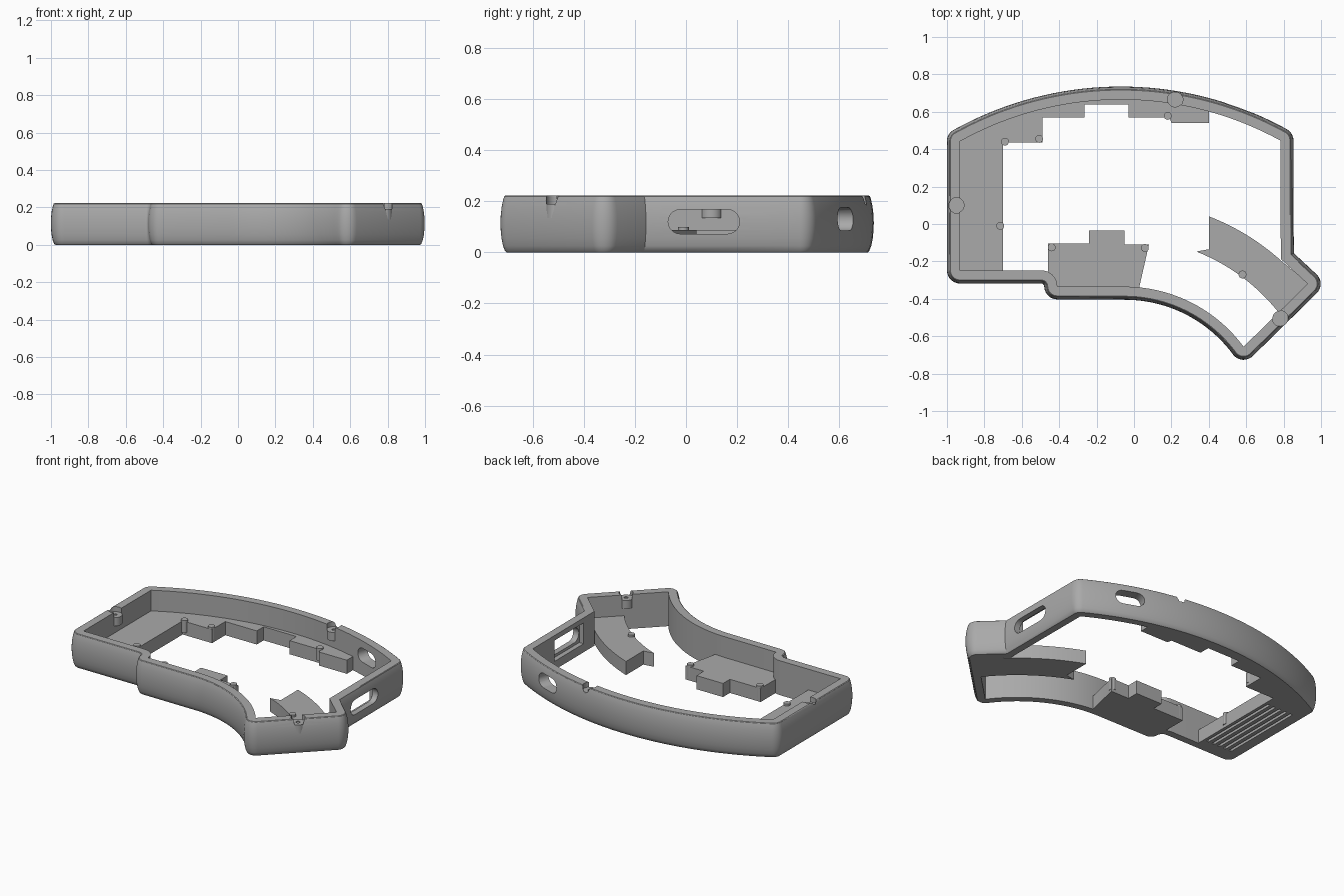
import bpy, bmesh, math
from mathutils import Matrix, Vector

if "Cube" in bpy.data.objects:
    bpy.data.objects.remove(bpy.data.objects["Cube"])

grey = bpy.data.materials.new("plain grey")
grey.use_nodes = True
grey.diffuse_color = (0.4, 0.4, 0.4, 1)
grey.node_tree.nodes["Principled BSDF"].inputs["Base Color"].default_value = (0.4, 0.4, 0.4, 1)

HEIGHT, FLOOR = 0.222, 0.088
BACK = (-0.07, -1.105)       # centre of the back curve
THUMB = (-0.05, -1.125)      # centre of the thumb curves


def arc(centre, r, a0, a1, n):
    angles = [math.radians(a0 + (a1 - a0) * i / n) for i in range(n + 1)]
    return [(centre[0] + r * math.cos(a), centre[1] + r * math.sin(a)) for a in angles]


def finish(bm, name):
    bmesh.ops.remove_doubles(bm, verts=bm.verts, dist=0.0003)
    bmesh.ops.recalc_face_normals(bm, faces=bm.faces)
    mesh = bpy.data.meshes.new(name)
    bm.to_mesh(mesh)
    bm.free()
    mesh.materials.append(grey)
    obj = bpy.data.objects.new(name, mesh)
    bpy.context.collection.objects.link(obj)
    return obj


def prism(name, pts, z0, z1, matrix=Matrix()):
    bm = bmesh.new()
    face = bm.faces.new([bm.verts.new((x, y, z0)) for x, y in pts])
    top = bmesh.ops.extrude_face_region(bm, geom=[face])["geom"]
    bmesh.ops.translate(bm, verts=[v for v in top if isinstance(v, bmesh.types.BMVert)],
                        vec=(0, 0, z1 - z0))
    bm.transform(matrix)
    return finish(bm, name)


def disc(name, centre, r, z0, z1, n=20):
    return prism(name, arc(centre, r, 0, 360, n)[:-1], z0, z1)


def box(name, x0, x1, y0, y1, z0, z1):
    return prism(name, [(x0, y0), (x1, y0), (x1, y1), (x0, y1)], z0, z1)


def cut(obj, cutter):
    mod = obj.modifiers.new("cut", "BOOLEAN")
    mod.operation, mod.solver, mod.object = "DIFFERENCE", "EXACT", cutter
    bpy.context.view_layer.update()
    mesh = bpy.data.meshes.new_from_object(obj.evaluated_get(bpy.context.evaluated_depsgraph_get()))
    obj.modifiers.clear()
    obj.data = mesh
    bpy.data.objects.remove(cutter)


def slot(length, height, place, angle):
    # rounded slot whose axis points along the given angle
    r, h = height / 2, (length - height) / 2
    pts = arc((0, h), r, 0, 180, 10) + arc((0, -h), r, 180, 360, 10)
    turn = Matrix.Rotation(angle, 4, "Z") @ Matrix.Rotation(math.pi / 2, 4, "Y")
    return prism("slot_cutter", pts, -0.12, 0.12, Matrix.Translation(place) @ turn)


# Inner wall path, counter-clockwise
path = [(-0.93, -0.248)]
path += arc((-0.495, -0.333), 0.085, 90, 0, 8)
path += arc(THUMB, 0.79, 90, 36.4, 24)
path += [(0.928, -0.32), (0.785, -0.187)]
path += arc(BACK, 1.77, 61.2, 119.1, 36)

# Each path point gets outward directions: a fan at convex corners, a mitre elsewhere
spokes = []
for i, p in enumerate(path):
    p = Vector(p)
    d0 = (p - Vector(path[i - 1])).normalized()
    d1 = (Vector(path[(i + 1) % len(path)]) - p).normalized()
    n0, n1 = Vector((d0.y, -d0.x)), Vector((d1.y, -d1.x))
    turn = math.atan2(d0.cross(d1), d0.dot(d1))
    if turn > 0.4:
        for k in range(9):
            a = turn * k / 8
            spokes.append((p, Matrix.Rotation(a, 2) @ n0))
    else:
        spokes.append((p, (n0 + n1).normalized() / math.cos(turn / 2)))

# Bulged wall section as (outward offset, height)
section = [(0, 0), (0.046, 0), (0.052, 0.005), (0.060, 0.025), (0.066, 0.055), (0.069, 0.085),
           (0.070, 0.115), (0.069, 0.145), (0.065, 0.180), (0.059, 0.207), (0.055, 0.219),
           (0.051, HEIGHT), (0, HEIGHT)]
bm = bmesh.new()
rings = [[bm.verts.new((*(p + n * off), z)) for p, n in spokes] for off, z in section]
for a, b in zip(rings, rings[1:] + rings[:1]):
    for i in range(len(spokes)):
        bm.faces.new((a[i - 1], a[i], b[i], b[i - 1]))
wall = finish(bm, "outer_wall")

# Side switch opening, its inner pocket, and the back port
cut(wall, box("pocket_cutter", 0.75, 0.815, -0.075, 0.225, 0.055, 0.19))
cut(wall, slot(0.28, 0.095, (0.84, 0.07, 0.12), 0))
back_angle = math.radians(70.2)
back_point = (BACK[0] + 1.81 * math.cos(back_angle), BACK[1] + 1.81 * math.sin(back_angle), 0.13)
cut(wall, slot(0.18, 0.09, back_point, back_angle))

# Screw lugs sunk into the rim
for name, c in (("back", (0.22, 0.665)), ("left", (-0.948, 0.10)), ("thumb", (0.782, -0.505))):
    cut(wall, disc("rim_cutter", c, 0.042, 0.185, 0.3))
    lug = disc(name + "_screw_lug", c, 0.042, 0.135, 0.19)
    cut(lug, disc("hole_cutter", c, 0.012, 0.15, 0.3, 12))

# Floor plates
left_floor = prism("left_floor", [
    (-0.94, -0.255), (-0.7, -0.255), (-0.7, 0.435), (-0.49, 0.435), (-0.49, 0.57), (-0.265, 0.57),
    (-0.265, 0.64), (-0.03, 0.64), (-0.03, 0.57), (0.19, 0.57), (0.2, 0.54), (0.4, 0.54),
] + arc(BACK, 1.78, 74.7, 119.2, 24), 0, FLOOR)
for i in range(5):
    x = -0.91 + 0.043 * i
    cut(left_floor, box("groove_cutter", x, x + 0.018, -0.2, 0.36, -0.02, 0.018))

prism("front_floor", [
    (-0.46, -0.27), (-0.42, -0.345), (0.03, -0.345), (0.03, -0.33), (0.08, -0.11), (-0.05, -0.11),
    (-0.05, -0.035), (-0.24, -0.035), (-0.24, -0.105), (-0.46, -0.105)], 0, FLOOR)

prism("thumb_floor", arc(THUMB, 1.25, 47.5, 68.9, 16) + [(0.4, -0.135)]
      + arc(THUMB, 1.05, 68.6, 37.5, 20) + [(0.935, -0.32)], 0, FLOOR)

# Small rests on the floor edges
rests = [(-0.69, 0.44), (-0.507, 0.455), (0.18, 0.578), (-0.44, -0.125), (0.058, -0.128),
         (-0.715, -0.01), (0.58, -0.27)]
for i, c in enumerate(rests):
    disc("floor_rest_%d" % (i + 1), c, 0.021, 0.02, FLOOR + 0.012, 16)

# Smooth shading with sharp edges kept
bpy.ops.object.select_all(action="DESELECT")
for obj in bpy.context.collection.objects:
    if obj.type == "MESH":
        obj.select_set(True)
bpy.context.view_layer.objects.active = wall
bpy.ops.object.shade_smooth_by_angle(angle=math.radians(32))
